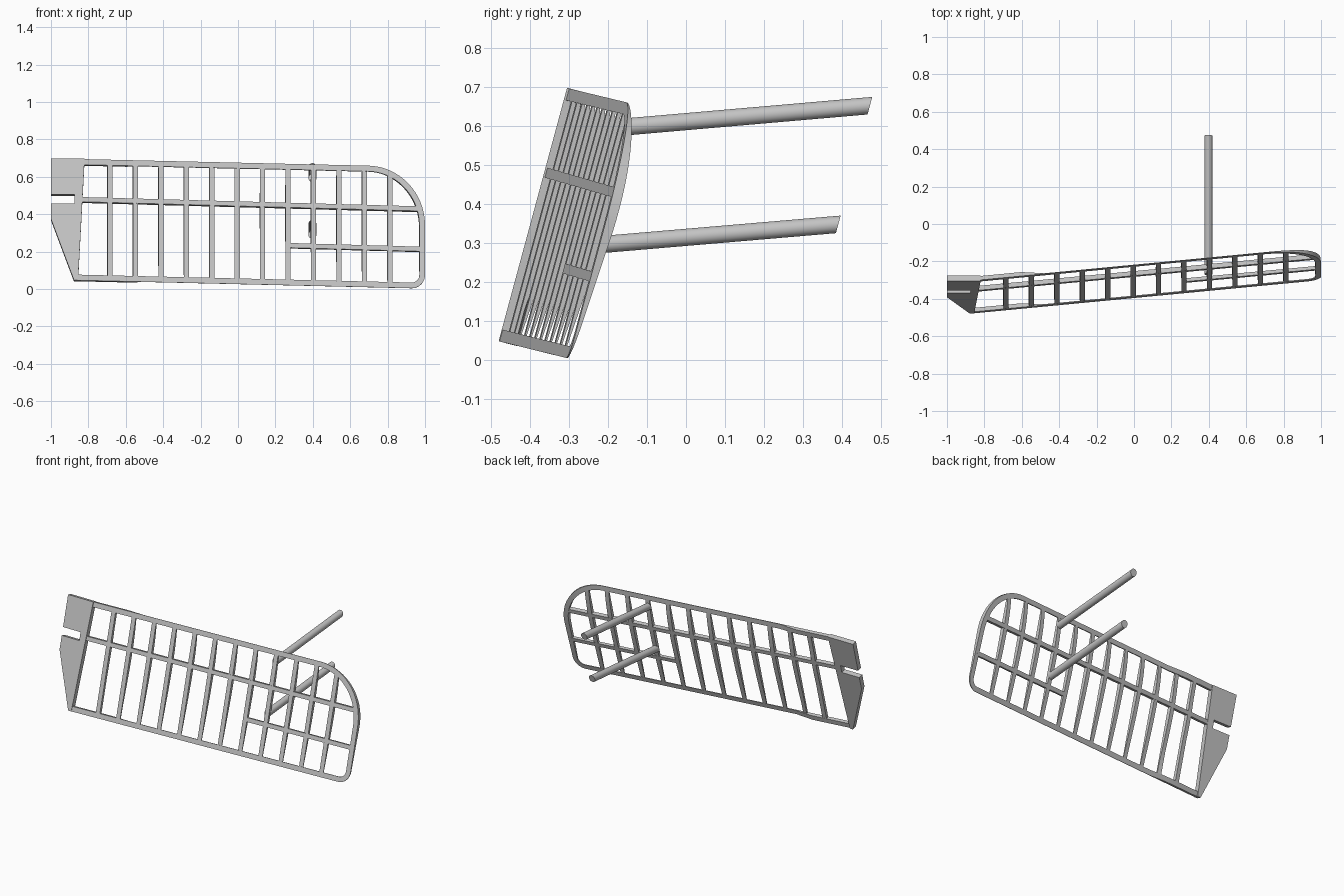
import bpy, bmesh, math

if "Cube" in bpy.data.objects:
    bpy.data.objects.remove(bpy.data.objects["Cube"])

# One grey for the whole frame
grey = bpy.data.materials.new("light_grey")
grey.use_nodes = True
colour = (0.55, 0.55, 0.55, 1)
grey.diffuse_color = colour
grey.node_tree.nodes["Principled BSDF"].inputs["Base Color"].default_value = colour

LEAN, SWEEP, OFFSET = 0.27, 0.102, -0.403   # slope of the panel in z and in x
BAR = 0.03                                  # width of the outer rim


def top_z(x):
    """Outer upper edge of the panel, rounded at the tip."""
    if x > 0.69:
        return 0.34 + 0.32 * math.sqrt(1 - ((x - 0.69) / 0.31) ** 2)
    return 0.695 - 0.023 * (x + 0.83)


def bottom_z(x):
    return 0.027 - 0.0236 * x


def depth_at(x, z):
    """Cambered back: thin at the edges, fullest above the middle, thick at the root."""
    low = bottom_z(x)
    high = 0.676 - 0.023 * x
    s = min(max((z - low) / (high - low), 0), 1)
    camber = 0.003 + 0.046 * s * (1 - s ** 3)
    root = 0.021 * min(max((-0.48 - x) / 0.12, 0), 1)
    return max(camber, root)


def on_panel(x, z, depth):
    """Point at a depth behind the swept front plane."""
    return (x - SWEEP * depth, OFFSET + SWEEP * x + LEAN * z + depth, z - LEAN * depth)


def on_root(x, z, depth):
    """Point at a depth behind the root plate's unswept plane."""
    return (x, OFFSET - SWEEP * 0.88 + LEAN * z + depth, z - LEAN * depth)


def finish(name, bm):
    bmesh.ops.recalc_face_normals(bm, faces=bm.faces)
    mesh = bpy.data.meshes.new(name)
    bm.to_mesh(mesh)
    bm.free()
    mesh.materials.append(grey)
    obj = bpy.data.objects.new(name, mesh)
    bpy.context.collection.objects.link(obj)
    bpy.ops.object.select_all(action='DESELECT')
    obj.select_set(True)
    bpy.context.view_layer.objects.active = obj
    bpy.ops.object.shade_smooth_by_angle(angle=math.radians(30))


def loft(name, sections):
    """Closed solid through matching loops of points."""
    bm = bmesh.new()
    loops = [[bm.verts.new(p) for p in s] for s in sections]
    for s, t in zip(loops, loops[1:]):
        for i in range(len(s)):
            j = (i + 1) % len(s)
            bm.faces.new((s[i], s[j], t[j], t[i]))
    bm.faces.new(loops[0])
    bm.faces.new(loops[-1])
    finish(name, bm)


def strip(name, side_a, side_b, inset):
    """Flat-fronted bar between two lines, its back following the camber."""
    sections = []
    for (xa, za), (xb, zb) in zip(side_a, side_b):
        sections.append((on_panel(xa, za, inset),
                         on_panel(xa, za, depth_at(xa, za) - inset),
                         on_panel(xb, zb, depth_at(xb, zb) - inset),
                         on_panel(xb, zb, inset)))
    loft(name, sections)


def rim_path(w):
    """Rim line inset by w, from lower root round the tip to upper root."""
    straight = (-0.48, -0.6, -0.72)
    pts = [(x, bottom_z(x) + w) for x in (-0.865, *straight[::-1], 0.2)]
    for i in range(9):
        a = math.radians(-90 + i * 90 / 8)
        pts.append((0.93 + (0.07 - w) * math.cos(a), 0.075 + (0.07 - w) * math.sin(a)))
    for i in range(25):
        a = math.radians(i * 90 / 24)
        pts.append((0.69 + (0.31 - w) * math.cos(a), 0.34 + (0.32 - w) * math.sin(a)))
    return pts + [(x, top_z(x) - w) for x in (0.1, *straight, -0.83)]


# Outer rim, open at the root
strip("outer_rim", rim_path(0), rim_path(BAR), 0)

# Upright ribs with curved backs
for i in range(12):
    x = -0.684 + 0.136 * i
    low, high = bottom_z(x) + 0.012, top_z(x) - 0.015
    heights = [low + (high - low) * k / 16 for k in range(17)]
    strip(f"rib_{i + 1}", [(x - 0.0135, z) for z in heights],
          [(x + 0.0135, z) for z in heights], 0.0006)

# Long stringers crossing the ribs
for name, x0, z0, x1, z1 in (("main_stringer", -0.85, 0.48, 0.975, 0.43),
                             ("lower_stringer", 0.275, 0.234, 0.985, 0.214)):
    h = 0.0125
    strip(name, [(x0, z0 - h), (x1, z1 - h)], [(x0, z0 + h), (x1, z1 + h)], 0.0003)

# Root plate with its slot
outline = [(-1, 0.697), (-0.82, 0.697), (-0.855, 0.048), (-0.877, 0.048),
           (-1, 0.375), (-1, 0.458), (-0.875, 0.458), (-0.875, 0.507), (-1, 0.507)]
loft("root_plate", [[on_root(x, z, d) for x, z in outline] for d in (0, 0.03)])

# Mounting rods, their ends cut parallel to the panel
angles = [2 * math.pi * i / 32 for i in range(32)]
for name, y0, z0, y1, z1 in (("upper_rod", -0.186, 0.594, 0.471, 0.651),
                             ("lower_rod", -0.268, 0.291, 0.39, 0.347)):
    loft(name, [[(0.398 + 0.0215 * math.cos(a), y + LEAN * 0.0225 * math.sin(a),
                  z + 0.0225 * math.sin(a)) for a in angles]
                for y, z in ((y0, z0), (y1, z1))])
